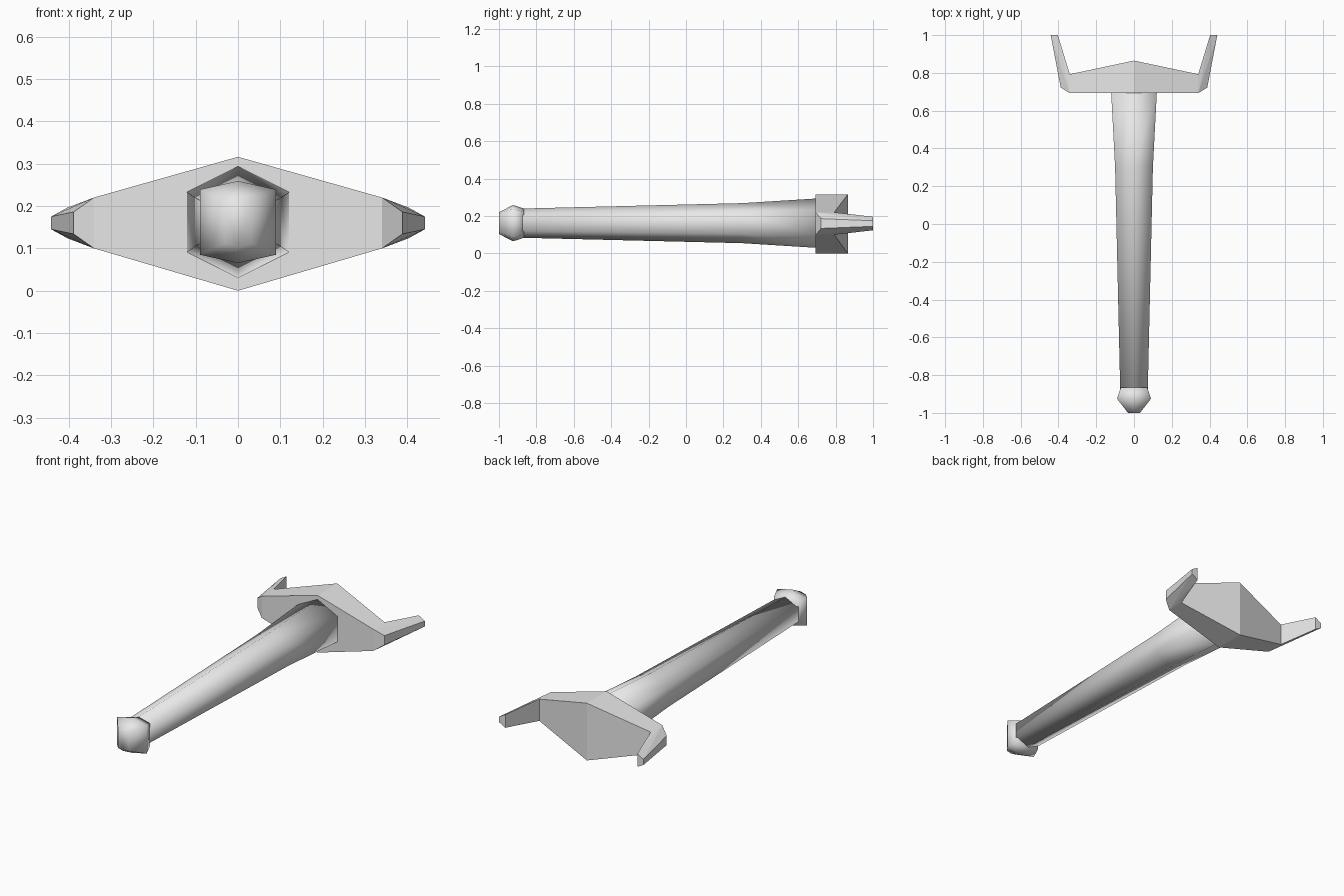
import bpy, bmesh

if "Cube" in bpy.data.objects:
    bpy.data.objects.remove(bpy.data.objects["Cube"])

CZ = 0.162  # height of the long axis

steel = bpy.data.materials.new("light grey")
steel.diffuse_color = (0.8, 0.8, 0.8, 1)
steel.use_nodes = True
steel.node_tree.nodes["Principled BSDF"].inputs["Base Color"].default_value = steel.diffuse_color


def finish(name, bm, smooth):
    bmesh.ops.recalc_face_normals(bm, faces=bm.faces)
    for f in bm.faces:
        f.smooth = smooth
    me = bpy.data.meshes.new(name)
    bm.to_mesh(me)
    bm.free()
    me.materials.append(steel)
    ob = bpy.data.objects.new(name, me)
    bpy.context.collection.objects.link(ob)
    return ob


def hex_loft(name, rings):
    """Six-sided loft along y; each ring is (y, half width, corner height, peak height)."""
    bm = bmesh.new()
    loops = []
    for y, w, c, h in rings:
        pts = [(0, h), (w, c), (w, -c), (0, -h), (-w, -c), (-w, c)]
        loops.append([bm.verts.new((x, y, CZ + z)) for x, z in pts])
    for a, b in zip(loops, loops[1:]):
        for i in range(6):
            j = (i + 1) % 6
            bm.faces.new((a[i], a[j], b[j], b[i]))
    bm.faces.new(loops[0])
    bm.faces.new(loops[-1])
    return finish(name, bm, True)


def hull(name, pts):
    """Flat-faced convex solid around the points."""
    bm = bmesh.new()
    for p in pts:
        bm.verts.new(p)
    bmesh.ops.convex_hull(bm, input=bm.verts)
    bmesh.ops.dissolve_limit(bm, angle_limit=0.01, verts=bm.verts, edges=bm.edges)
    return finish(name, bm, False)


# tapered six-sided grip
hex_loft("grip", [(-0.88, 0.073, 0.042, 0.078),
                  (0.30, 0.100, 0.057, 0.107),
                  (0.70, 0.121, 0.071, 0.132)])

# faceted pommel at the front end
hex_loft("pommel", [(-1.0, 0.032, 0.050, 0.058),
                    (-0.925, 0.090, 0.077, 0.097),
                    (-0.865, 0.070, 0.060, 0.078)])

# diamond-shaped crossguard, thicker in the middle
guard = [(0, y, z) for y in (0.693, 0.865) for z in (0.0, 0.316)]
guard += [(s * 0.34, y, 0.16 + d) for s in (-1, 1) for y in (0.693, 0.793) for d in (-0.06, 0.06)]
hull("crossguard", guard)

# prongs bending back from each end of the guard
prong = [(0.34, 0.693, 0.06), (0.34, 0.793, 0.06), (0.388, 0.722, 0.026),
         (0.403, 1.0, 0.036), (0.441, 1.0, 0.015)]
for s, side in ((-1, "left"), (1, "right")):
    hull(side + "_prong", [(s * x, y, 0.16 + d * z) for x, y, z in prong for d in (-1, 1)])
